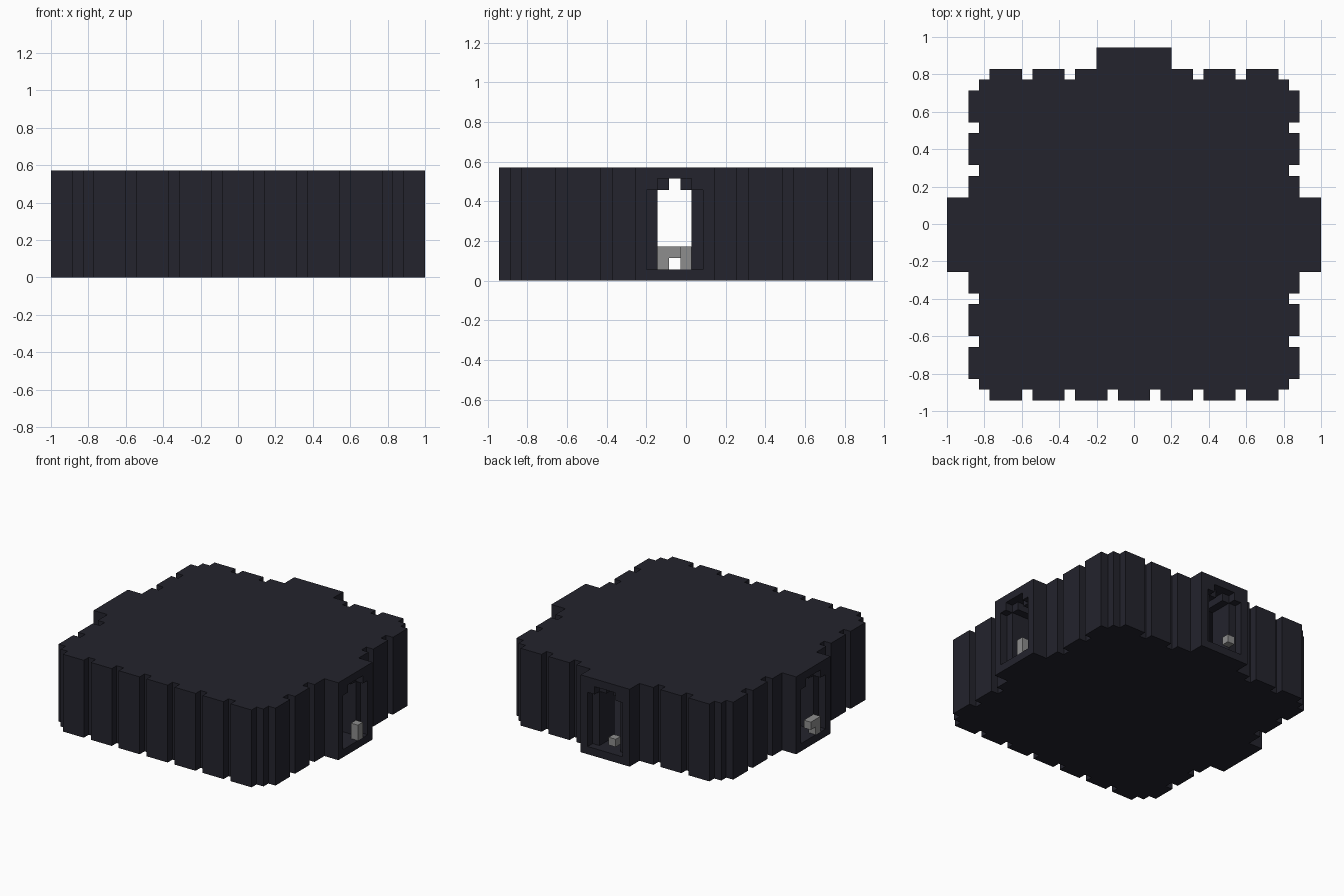
import bpy
import bmesh
from mathutils import Vector

cube = bpy.data.objects.get("Cube")
if cube:
    bpy.data.objects.remove(cube, do_unlink=True)

# Everything sits on a block grid: 35 wide, 33 deep, 10 high
NX, NY, NZ = 35, 33, 10
UNIT = 2 / NX


def make_material(name, color):
    mat = bpy.data.materials.new(name)
    mat.use_nodes = True
    mat.diffuse_color = color
    mat.node_tree.nodes["Principled BSDF"].inputs["Base Color"].default_value = color
    return mat


DARK = make_material("dark slate", (0.017, 0.017, 0.026, 1))
GREY = make_material("stone grey", (0.27, 0.27, 0.27, 1))


def build(name, boxes, mat):
    """One object from boxes given as (x0, x1, y0, y1, z0, z1) in grid units."""
    bm = bmesh.new()
    for x0, x1, y0, y1, z0, z1 in boxes:
        x0, x1 = sorted((x0, x1))
        y0, y1 = sorted((y0, y1))
        size = Vector((x1 - x0, y1 - y0, z1 - z0))
        mid = Vector((x0 + x1 - NX, y0 + y1 - NY, z0 + z1)) / 2
        for v in bmesh.ops.create_cube(bm, size=1)["verts"]:
            v.co = (v.co * size + mid) * UNIT
    mesh = bpy.data.meshes.new(name)
    bm.to_mesh(mesh)
    bm.free()
    mesh.materials.append(mat)
    obj = bpy.data.objects.new(name, mesh)
    bpy.context.collection.objects.link(obj)
    return obj


# Main hall
L, R, F, B = 3, 32, 1, 30
build("floor", [(L, R, F, B, 0, 1)], DARK)
build("roof", [(L, R, F, B, NZ - 1, NZ)], DARK)
build("front_wall", [(L, R, F, F + 1, 1, NZ - 1)], DARK)
build("back_wall", [(L, 14, B - 1, B, 1, NZ - 1), (21, R, B - 1, B, 1, NZ - 1)], DARK)
for name, x in (("right_wall", L), ("left_wall", R - 1)):
    build(name, [(x, x + 1, F, 12, 1, NZ - 1), (x, x + 1, 19, B, 1, NZ - 1)], DARK)

# Vertical ribs around the outside
build("front_ribs", [(i, i + 3, 0, 1, 0, NZ) for i in range(4, 31, 4)], DARK)
back_spans = [(4, 7), (8, 11), (12, 14), (21, 23), (24, 27), (28, 31)]
build("back_ribs", [(a, b, B, B + 1, 0, NZ) for a, b in back_spans], DARK)
side_spans = [(2, 5), (6, 9), (10, 12), (19, 21), (22, 25), (26, 29)]
for name, x in (("right_ribs", L - 1), ("left_ribs", R)):
    build(name, [(x, x + 1, a, b, 0, NZ) for a, b in side_spans], DARK)


def arch(d0, d1, half):
    """Stepped arch layer as (u0, u1, depth0, depth1, z0, z1), u across the wall."""
    w = 3.5
    parts = [(-w, w, d0, d1, 0, 1), (-w, w, d0, d1, NZ - 1, NZ)]
    for s in (-1, 1):
        parts.append((s * half, s * w, d0, d1, 1, NZ - 1))
        parts.append((s * (half - 1), s * half, d0, d1, 8, NZ - 1))
    return parts


# Three porches: a wide outer arch, then a narrower inner one
doorway = arch(0, 1, 2.5) + arch(1, 4, 1.5)
build("left_doorway", [(NX - d0, NX - d1, 15.5 + u0, 15.5 + u1, a, b)
                       for u0, u1, d0, d1, a, b in doorway], DARK)
build("right_doorway", [(d0, d1, 15.5 + u0, 15.5 + u1, a, b)
                        for u0, u1, d0, d1, a, b in doorway], DARK)
build("back_doorway", [(17.5 + u0, 17.5 + u1, NY - d0, NY - d1, a, b)
                       for u0, u1, d0, d1, a, b in doorway], DARK)

# Small stone blocks in the doorways
build("left_stone", [(34, 35, 16, 17, 1, 3)], GREY)
build("right_stone", [(0, 1, 14, 15, 1, 3), (0, 1, 15, 16, 2, 3)], GREY)
build("back_stone", [(16, 17, 32, 33, 2, 3)], GREY)
